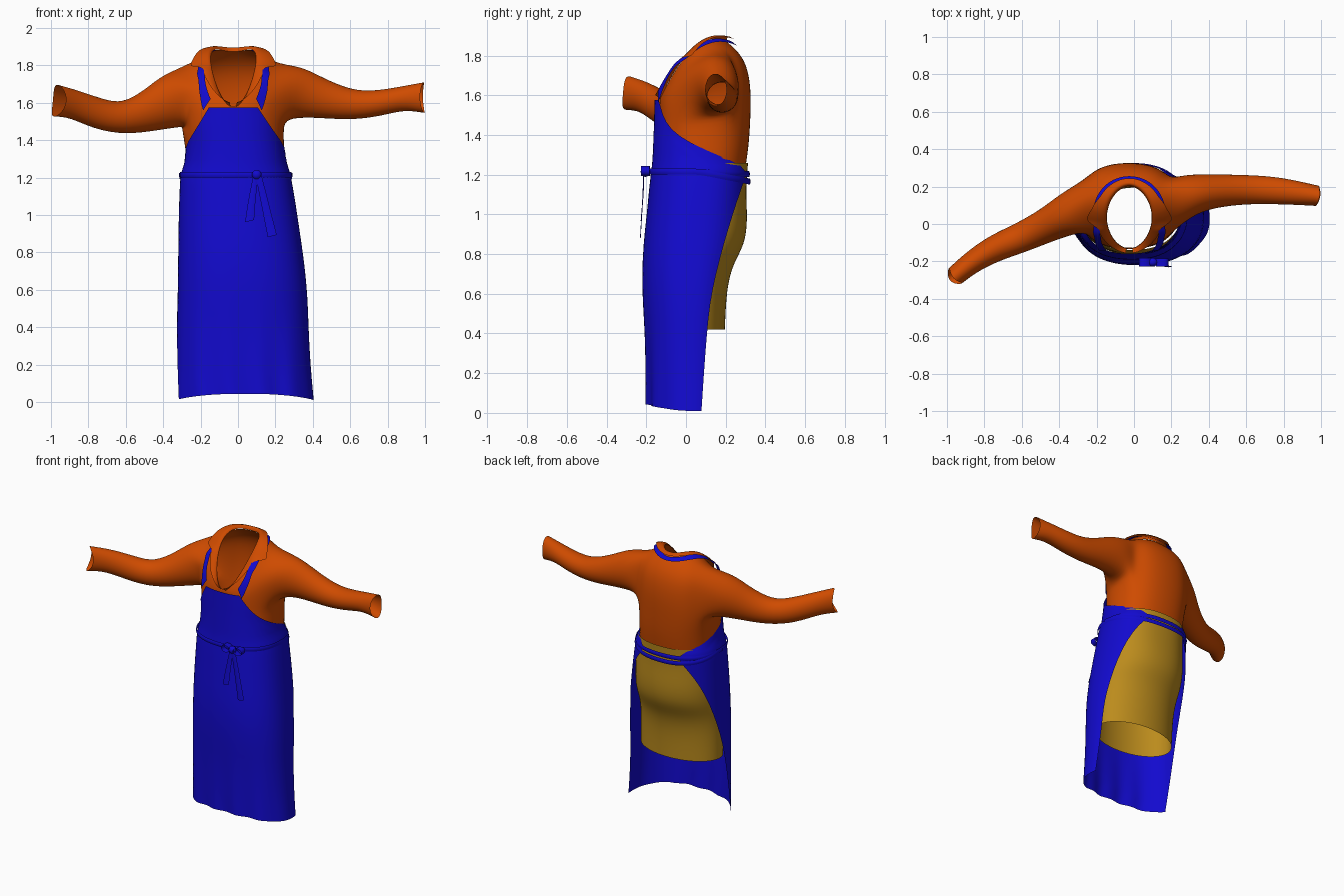
import bpy, bmesh, math
from mathutils import Vector

if "Cube" in bpy.data.objects:
    bpy.data.objects.remove(bpy.data.objects["Cube"])

P = 0.85  # roundness of body cross-sections

def material(name, rgb):
    m = bpy.data.materials.new(name)
    m.diffuse_color = (*rgb, 1)
    m.use_nodes = True
    m.node_tree.nodes["Principled BSDF"].inputs["Base Color"].default_value = m.diffuse_color
    return m

ORANGE = material("orange_cloth", (0.62, 0.07, 0.0))
BLUE = material("blue_cloth", (0.006, 0.003, 0.62))
GOLD = material("gold_cloth", (0.50, 0.26, 0.012))

def make(name, verts, faces, mat, sub=2):
    me = bpy.data.meshes.new(name)
    me.from_pydata([tuple(v) for v in verts], [], faces)
    bm = bmesh.new()
    bm.from_mesh(me)
    bmesh.ops.recalc_face_normals(bm, faces=bm.faces)
    bm.to_mesh(me)
    bm.free()
    me.materials.append(mat)
    for p in me.polygons:
        p.use_smooth = True
    ob = bpy.data.objects.new(name, me)
    bpy.context.collection.objects.link(ob)
    if sub:
        s = ob.modifiers.new("smooth", "SUBSURF")
        s.levels = s.render_levels = sub
        s.boundary_smooth = 'PRESERVE_CORNERS'
    return ob

def grid(name, rows, mat, closed=False, sub=2):
    n = len(rows[0])
    verts = [v for r in rows for v in r]
    faces = [(i*n + k, i*n + (k+1) % n, (i+1)*n + (k+1) % n, (i+1)*n + k)
             for i in range(len(rows)-1) for k in range(n if closed else n-1)]
    return make(name, verts, faces, mat, sub)

def spow(v, p):
    return math.copysign(abs(v)**p, v)

def interp(table, x):
    for (x0, y0), (x1, y1) in zip(table, table[1:]):
        if x <= x1:
            return y0 + (y1-y0)*max(0, (x-x0)/(x1-x0))
    return table[-1][1]

# Torso rings: centre x, centre y, radius x, radius y, z at front / side / back
TORSO = [(-.01, .085, .262, .215, 1.22, 1.22, 1.22),
         (-.015, .092, .266, .228, 1.33, 1.34, 1.35),
         (-.03, .096, .275, .232, 1.43, 1.47, 1.49),
         (-.03, .097, .275, .234, 1.49, 1.61, 1.62),
         (-.03, .09, .265, .225, 1.53, 1.73, 1.73),
         (-.025, .073, .225, .208, 1.555, 1.795, 1.80),
         (-.025, .051, .175, .186, 1.565, 1.82, 1.845),
         (-.025, .035, .122, .168, 1.575, 1.835, 1.872)]

def torso(a, v, off=0.0):
    i = min(int(v), len(TORSO)-2)
    f = v - i
    cx, cy, rx, ry, zf, zs, zb = [p + (q-p)*f for p, q in zip(TORSO[i], TORSO[i+1])]
    p = P + .07*max(0, v-4)
    c, s = spow(math.cos(a), p), spow(math.sin(a), p)
    z = zs + (zb-zf)/2*s + ((zb+zf)/2 - zs)*s*s
    return Vector((cx + (rx+off)*c, cy + (ry+off)*s, z + off*min(1, max(0, (v-4)/1.5))))

# Shirt: torso with two armholes, sleeves extruded from them
N = 20
verts = [torso(2*math.pi*k/N, i) for i in range(len(TORSO)) for k in range(N)]
faces = []
for i in range(len(TORSO)-1):
    for k in range(N):
        armhole = 2 <= i < 5 and (k in (8, 9, 10, 11) or k in (18, 19, 0, 1))
        if not armhole:
            faces.append((i*N+k, i*N+(k+1) % N, (i+1)*N+(k+1) % N, (i+1)*N+k))

def sleeve(ks, path, notch):
    loop = [2*N + k % N for k in ks] + [i*N + ks[-1] % N for i in (3, 4)]
    loop += [5*N + k % N for k in reversed(ks)] + [i*N + ks[0] % N for i in (4, 3)]
    m = len(loop)
    for j, (x, y, z, ry, rz) in enumerate(path):
        a, b = path[max(j-1, 0)], path[min(j+1, len(path)-1)]
        t = (Vector(b[:3]) - Vector(a[:3])).normalized()
        side = Vector((-t.y, t.x, 0)).normalized()
        side = side if side.y > 0 else -side
        up = t.cross(side)
        up = up if up.z > 0 else -up
        ring = []
        for q in range(m):
            ang = math.radians(-141 + 360*q/m)
            pos = Vector((x, y, z)) + side*ry*math.cos(ang) + up*rz*math.sin(ang)
            if j == len(path)-1:
                pos += t*(0.012 - notch*math.cos(ang)**2)
            ring.append(len(verts))
            verts.append(pos)
        for q in range(m):
            faces.append((loop[q], loop[(q+1) % m], ring[(q+1) % m], ring[q]))
        loop = ring

sleeve([12, 11, 10, 9, 8], [(-.34, .06, 1.615, .12, .157), (-.45, .0, 1.565, .094, .12),
       (-.61, -.077, 1.51, .082, .086), (-.75, -.13, 1.54, .074, .086),
       (-.88, -.212, 1.595, .06, .078), (-.967, -.288, 1.61, .055, .088)], .03)
sleeve([-2, -1, 0, 1, 2], [(.29, .155, 1.66, .115, .152), (.42, .177, 1.63, .092, .113),
       (.6, .185, 1.585, .08, .082), (.75, .18, 1.595, .076, .071),
       (.88, .165, 1.625, .065, .064), (.983, .15, 1.627, .056, .084)], .015)
make("shirt", verts, faces, ORANGE)

# Collar and lapels: folded band around the neck, outer edge varies with angle from the back
EDGE = [(0, 6.5), (60, 6.35), (84, 5.9), (100, 5.3), (108, 6.1), (112, 6.5), (118, 6.35),
        (140, 6.4), (160, 6.65), (172, 6.9)]
rows = []
for d in range(-172, 173, 4):
    a = math.radians(90 + d)
    back = max(0, 1 - abs(d)/110)
    vo = interp(EDGE, abs(d))
    base = torso(a, 7)
    crest = torso(a, 6.95, .006)
    crest.z += .004 + .024*back
    mid = torso(a, (6.9+vo)/2, .022)
    rows.append([base, crest, mid, torso(a, vo, .024)])
grid("collar", rows, ORANGE, sub=1)

# Skirt rings: z, centre x, radius x, front y, back y, roundness
rows = []
for z, cx, rx, yf, yb, p in [(1.26, -.01, .268, -.14, .314, P), (1.12, 0, .285, -.15, .302, P),
                             (.98, 0, .295, -.16, .312, .9), (.85, .005, .3, -.165, .3, .95),
                             (.75, .01, .3, -.17, .237, 1), (.62, .015, .3, -.17, .205, 1),
                             (.42, .02, .3, -.165, .197, 1)]:
    rows.append([Vector((cx + rx*spow(math.cos(2*math.pi*k/28), p),
                         (yf+yb)/2 + (yb-yf)/2*spow(math.sin(2*math.pi*k/28), p), z))
                 for k in range(28)])
grid("skirt", rows, GOLD, closed=True)

# Apron rows: z, left x, right x, front y, middle y, back y, y of the open edge
APRON = [(1.575, -.29, .24, -.158, .09, .32, -.137), (1.5, -.30, .255, -.16, .09, .32, -.118),
         (1.43, -.30, .26, -.162, .09, .32, -.083), (1.36, -.295, .265, -.165, .09, .32, .015),
         (1.29, -.295, .27, -.168, .08, .32, .18), (1.245, -.30, .275, -.172, .08, .32, .29),
         (1.2, -.31, .285, -.178, .07, .32, .305), (1.12, -.315, .30, -.187, .07, .32, .275),
         (1.0, -.32, .318, -.198, .06, .32, .235), (.85, -.32, .34, -.215, .05, .31, .19),
         (.7, -.322, .36, -.222, .04, .27, .15), (.55, -.324, .373, -.218, .04, .25, .12),
         (.4, -.327, .377, -.208, .035, .23, .105), (.2, -.328, .387, -.203, .03, .22, .09),
         (.01, -.332, .405, -.2, .03, .22, .078)]
rows = []
COLS = 44

def edge_angle(ye, cy, yf, yb):
    r = (yb-cy) if ye > cy else (cy-yf)
    return math.asin(spow((ye-cy)/r, 1/P))

for z, xl, xr, yf, cy, yb, ye in APRON:
    right = edge_angle(ye, cy, yf, yb)
    left = edge_angle(ye - .12*max(0, 1.12-z), cy, yf, yb)  # left edge hangs further forward
    fold = max(0, (.5-z)/.5)
    row = []
    for k in range(COLS+1):
        a = math.pi - left + (math.pi + left + right)*k/COLS
        c, s = spow(math.cos(a), P), spow(math.sin(a), P)
        x = (xl+xr)/2 + (xr-xl)/2*c
        y = cy + (cy-yf if s < 0 else yb-cy)*s
        y += fold*.009*math.sin(x*38)*max(0, -s)
        lift = .035*max(0, -s)**2*max(0, 1 - z/.3)
        row.append(Vector((x, y, z + lift)))
    rows.append(row)
grid("apron", rows, BLUE, sub=1)

# Neck strap: ribbon lying on the shirt, from bib corner around the neck to the other corner
rows = []
for d in range(-152, 153, 4):
    a = math.radians(90 + d)
    v = interp([(0, 6.15), (60, 6.2), (110, 6.2), (125, 6.0), (140, 5.3), (152, 4.6)], abs(d))
    w = interp([(0, .3), (100, .35), (130, .4), (152, .6)], abs(d))
    off = interp([(0, .012), (105, .012), (118, .03), (152, .032)], abs(d))
    rows.append([torso(a, v-w, off), torso(a, v, off), torso(a, v+w, off)])
grid("neck_strap", rows, BLUE, sub=1)

# Waist ties: one full loop plus a second strand across the back
def waist_tie(name, a0, a1, zfun, grow):
    rows = []
    for i in range(41):
        a = math.radians(a0 + (a1-a0)*i/40)
        c, s = spow(math.cos(a), P), spow(math.sin(a), P)
        x, y = -.012 + (.295+grow)*c, .066 + (.25+grow)*s
        z = zfun(s)
        rows.append([Vector((x, y, z-.015)), Vector((x*1.015, y+.006*s, z)), Vector((x, y, z+.015))])
    grid(name, rows, BLUE, sub=1)

waist_tie("waist_tie", -90, 270, lambda s: 1.215 - .012*max(0, s), .003)
waist_tie("back_tie", -5, 185, lambda s: 1.215 - .05*max(0, s), .006)

# Bow: knot, two loops and two hanging tails
bpy.ops.mesh.primitive_uv_sphere_add(segments=16, ring_count=10, radius=.026, location=(.1, -.205, 1.215))
knot = bpy.context.object
knot.name = "bow_knot"
knot.scale.y = .9
knot.data.materials.append(BLUE)
bpy.ops.object.shade_smooth()

for name, sg in (("bow_loop_left", -1), ("bow_loop_right", 1)):
    pts = [(0, 0), (.035, .028), (.078, .026), (.084, -.016), (.04, -.03)]
    rows = [[Vector((.105 + sg*px, -.205 + dy - .01*sg*px, 1.217 + pz)) for px, pz in pts]
            for dy in (-.022, 0, .022)]
    grid(name, rows, BLUE, closed=True)

for name, path in (("bow_tail_left", [(.095, -.21, 1.21), (.082, -.212, 1.13), (.07, -.218, 1.05), (.062, -.225, .967)]),
                   ("bow_tail_right", [(.11, -.212, 1.21), (.135, -.215, 1.1), (.16, -.222, .99), (.183, -.228, .887)])):
    rows = []
    for i, p in enumerate(path):
        w = .015 + .003*i
        rows.append([Vector(p) + Vector((u*w, -.005*(1-abs(u)), .006*u)) for u in (-1, 0, 1)])
    grid(name, rows, BLUE, sub=1)
